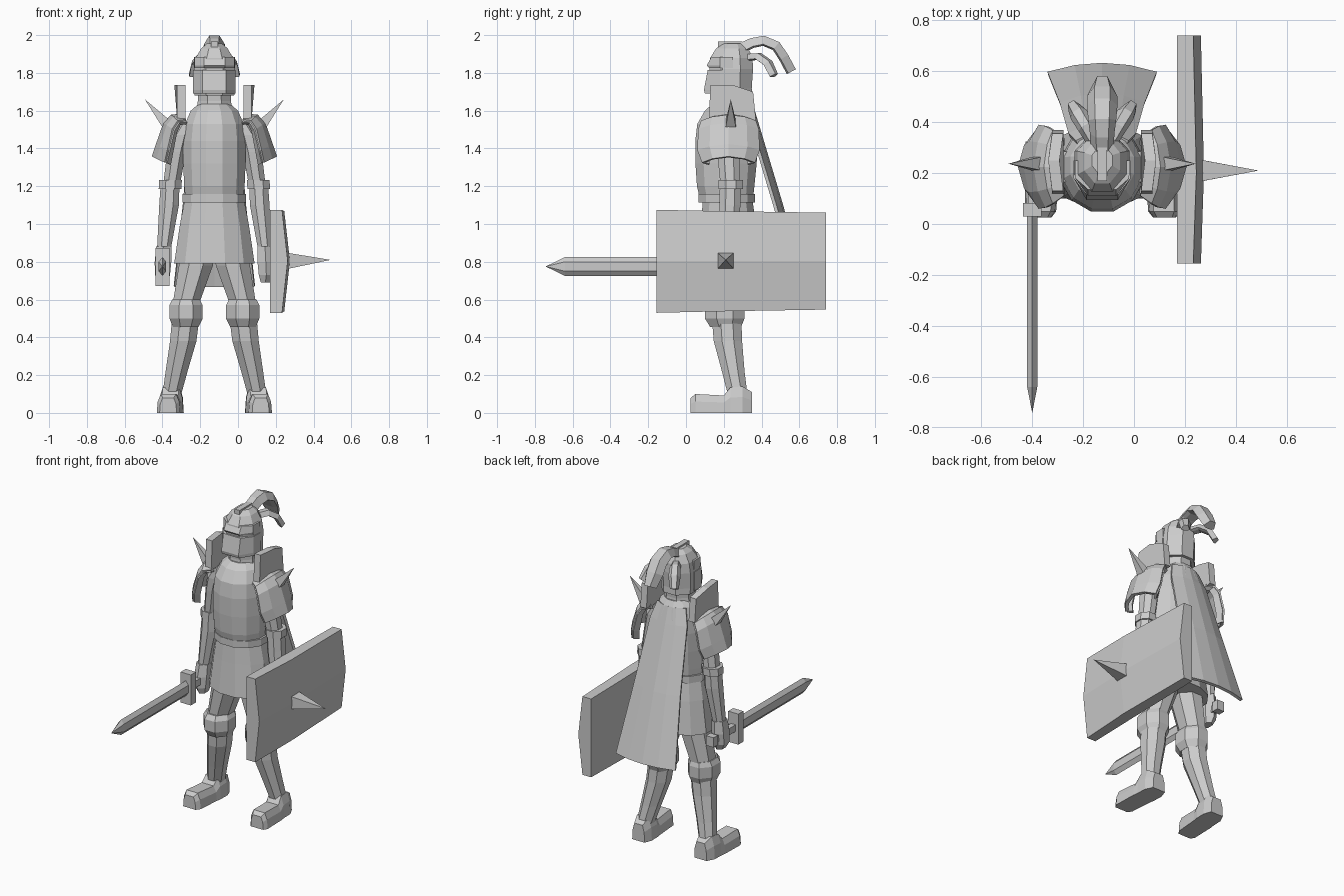
import bpy, bmesh, math
from mathutils import Vector

CX, CY = -0.125, 0.225          # centre line of the body
steel = bpy.data.materials.new("steel_grey")
steel.diffuse_color = (0.6, 0.6, 0.6, 1)


def finish(name, bm, thick=0):
    bmesh.ops.recalc_face_normals(bm, faces=bm.faces[:])
    me = bpy.data.meshes.new(name)
    bm.to_mesh(me)
    bm.free()
    me.materials.append(steel)
    ob = bpy.data.objects.new(name, me)
    bpy.context.collection.objects.link(ob)
    if thick:
        mod = ob.modifiers.new("thickness", "SOLIDIFY")
        mod.thickness = thick
        mod.offset = 0
    return ob


def loft(name, rings, closed=True, thick=0):
    """Skin a list of equal point rings; closed rings get end caps."""
    bm = bmesh.new()
    vs = [[bm.verts.new(p) for p in r] for r in rings]
    n = len(vs[0])
    for a, b in zip(vs, vs[1:]):
        for i in range(n if closed else n - 1):
            j = (i + 1) % n
            bm.faces.new((a[i], a[j], b[j], b[i]))
    if closed:
        bm.faces.new(vs[0])
        bm.faces.new(vs[-1])
    return finish(name, bm, thick)


def ring(dx, y, z, rx, ry, n=8):
    """Horizontal polygon with flat sides on the axes."""
    k = 1 / math.cos(math.pi / n)
    return [(CX + dx + rx * k * math.cos(math.tau * (i + .5) / n),
             y + ry * k * math.sin(math.tau * (i + .5) / n), z) for i in range(n)]


def stack(name, rows, n=8, s=1):
    return loft(name, [ring(s * dx, y, z, rx, ry, n) for dx, y, z, rx, ry in rows])


def box(name, x0, x1, y0, y1, z0, z1):
    return loft(name, [[(x0, y0, z), (x1, y0, z), (x1, y1, z), (x0, y1, z)] for z in (z0, z1)])


def spike(name, base, tip, r):
    """Four-sided pyramid."""
    base, tip = Vector(base), Vector(tip)
    u = (tip - base).normalized().cross(Vector((0, 1, 0))).normalized()
    v = Vector((0, 1, 0))
    bm = bmesh.new()
    q = [bm.verts.new(base + u * a * r + v * b * r) for a, b in ((1, 1), (-1, 1), (-1, -1), (1, -1))]
    t = bm.verts.new(tip)
    bm.faces.new(q)
    for i in range(4):
        bm.faces.new((q[i], q[(i + 1) % 4], t))
    return finish(name, bm)


def plume(name, path, side, t):
    """Six-sided feather swept along (dx, y, z, half width)."""
    rings = []
    pts = [Vector((CX + p[0], p[1], p[2])) for p in path]
    side = Vector(side).normalized()
    for i, p in enumerate(pts):
        tan = pts[min(i + 1, len(pts) - 1)] - pts[max(i - 1, 0)]
        up = side.cross(tan).normalized()
        w = path[i][3]
        rings.append([p + side * a * w + up * b * t for a, b in
                      ((1, -.5), (.5, 1), (-.5, 1), (-1, -.5), (-.5, -.8), (.5, -.8))])
    return loft(name, rings)


# --- torso, belt, skirt
stack("breastplate", [(0, .215, 1.12, .152, .138), (0, .21, 1.2, .16, .152), (0, .212, 1.32, .165, .162),
                      (0, .215, 1.44, .165, .166), (0, .22, 1.53, .155, .16), (0, .23, 1.60, .125, .13),
                      (0, .24, 1.635, .085, .1)], 12)
stack("belt", [(0, .215, 1.115, .168, .15), (0, .215, 1.16, .168, .15)], 12)
stack("skirt", [(0, .22, 1.14, .155, .13), (0, .225, 1.0, .182, .145), (0, .228, .79, .213, .165)], 12)
stack("neck", [(0, .24, 1.56, .1, .1), (0, .24, 1.65, .088, .09), (0, .24, 1.75, .085, .095)])

# --- helmet with visor and brow
stack("helmet", [(0, .245, 1.68, .105, .105), (0, .24, 1.72, .107, .108), (0, .24, 1.82, .108, .115),
                 (0, .24, 1.88, .098, .112), (0, .245, 1.93, .07, .085), (0, .25, 1.955, .04, .05)])
loft("visor", [[(CX - .112, .25, z), (CX - .112, .18, z), (CX - .062, y, z),
                (CX + .062, y, z), (CX + .112, .18, z), (CX + .112, .25, z)]
               for y, z in ((.10, 1.69), (.095, 1.71), (.115, 1.815))])
loft("brow", [[(CX - .108, .25, z), (CX - .106, .18, z), (CX - .055, y, z),
               (CX + .055, y, z), (CX + .106, .18, z), (CX + .108, .25, z)]
              for y, z in ((.125, 1.825), (.11, 1.84), (.135, 1.885))])
box("crest_ridge", CX - .018, CX + .018, .17, .30, 1.90, 1.965)

# --- plumes
plume("centre_plume", [(0, .29, 1.925, .045), (0, .35, 1.955, .048), (0, .41, 1.967, .055),
                       (0, .475, 1.94, .06), (0, .515, 1.88, .06), (0, .555, 1.805, .04)], (1, 0, 0), .03)

# --- cape: thin curved sheet
cape = [(1.60, .355, .10), (1.5, .385, .13), (1.1, .505, .165), (.67, .625, .213)]
loft("cape", [[(CX + h * t, y - .035 * t * t, z) for t in (-1, -.5, 0, .5, 1)] for z, y, h in cape],
     closed=False, thick=.018)

# --- mirrored limbs and armour
for s, tag in ((1, "left"), (-1, "right")):
    plume(tag + "_side_plume", [(s * .035, .33, 1.88, .03), (s * .065, .385, 1.885, .034),
                                (s * .095, .435, 1.85, .036), (s * .115, .465, 1.785, .026)],
          (1, -.6 * s, 0), .02)

    stack(tag + "_upper_arm", [(s * .14, CY, 1.54, .05, .06), (s * .18, CY, 1.47, .055, .065),
                               (s * .20, CY, 1.38, .05, .06), (s * .228, CY + .01, 1.2, .044, .052)], 8)
    stack(tag + "_elbow_band", [(s * .235, CY + .012, 1.185, .06, .064),
                                (s * .232, CY + .012, 1.232, .06, .064)])
    stack(tag + "_forearm", [(s * .235, CY + .01, 1.2, .05, .056), (s * .24, CY + .008, 1.1, .052, .056),
                             (s * .268, CY - .01, .86, .036, .042)])
    stack(tag + "_hand", [(s * .268, CY - .01, .88, .04, .046), (s * .272, CY - .015, .80, .044, .055),
                          (s * .275, CY - .02, .73, .04, .05), (s * .27, CY - .02, .69, .024, .035)], 6)

    # shoulder armour: domed shell, upright guard and spike
    prof = [(.165, 1.575, .11), (.225, 1.57, .14), (.262, 1.53, .155), (.30, 1.42, .16), (.322, 1.355, .135)]
    loft(tag + "_pauldron", [[(CX + s * (dx - .065 * t * t * (dx - .12) / .2), CY + h * t, z - .03 * t * t)
                              for t in (-1, -.6, 0, .6, 1)] for dx, z, h in prof], closed=False, thick=.02)
    for e in (-1, 1):   # front and back ends of the shell
        loft(tag + "_pauldron_end", [[(CX + s * (dx - .065 * (dx - .12) / .2), CY + e * h, z - .03),
                                      (CX + s * (.15 + (dx - .165) * .55), CY + e * h * .75, z - .04)]
                                     for dx, z, h in prof], closed=False, thick=.015)
    loft(tag + "_neck_guard", [[(CX + s * (x - .015 * b), y, z) for y, z, b in
                                ((.13, 1.735, 1), (.25, 1.735, 0), (.355, 1.70, 1),
                                 (.37, 1.55, 1), (.25, 1.53, 0), (.12, 1.55, 1))] for x in (.168, .212)])
    spike(tag + "_shoulder_spike", (CX + s * .255, .237, 1.53), (CX + s * .368, .237, 1.66), .027)

    # legs
    stack(tag + "_thigh", [(s * .085, .225, .88, .09, .105), (s * .098, .22, .78, .09, .1),
                           (s * .15, .215, .58, .07, .085)])
    stack(tag + "_knee_guard", [(s * .15, .21, .6, .073, .09), (s * .15, .205, .57, .088, .105),
                                (s * .15, .205, .50, .088, .105), (s * .152, .21, .455, .068, .082)])
    stack(tag + "_shin", [(s * .152, .215, .5, .072, .078), (s * .165, .222, .38, .07, .075),
                          (s * .2, .25, .22, .058, .06), (s * .225, .273, .1, .05, .052)])
    foot = [(.025, .245, .045, .08), (.05, .243, .062, .1), (.2, .235, .066, .092),
            (.235, .23, .066, .135), (.30, .228, .066, .14), (.35, .225, .045, .11)]
    loft(tag + "_foot", [[(CX + s * dx - w, y, 0), (CX + s * dx + w, y, 0), (CX + s * dx + w * .92, y, h * .6),
                          (CX + s * dx + w * .65, y, h), (CX + s * dx - w * .65, y, h),
                          (CX + s * dx - w * .92, y, h * .6)] for y, dx, w, h in foot])

# --- sword
SX, SZ = -0.4, 0.775
loft("sword_blade", [[(SX + a * .02 * k, y, SZ + b * .05 * k) for a, b in
                      ((1, .5), (0, 1), (-1, .5), (-1, -.5), (0, -1), (1, -.5))]
                     for y, k in ((.05, 1), (-.64, 1), (-.74, .03))])
box("sword_guard", SX - .037, SX + .037, .03, .082, .672, .872)
box("sword_grip", SX - .017, SX + .017, .07, .29, SZ - .022, SZ + .022)
box("sword_pommel", SX - .027, SX + .027, .28, .325, SZ - .032, SZ + .032)

# --- shield: ridged slab with a central spike
loft("shield", [[(.17, y, b), (x - .03, y, b), (x, y, .805), (x - .03, y, t), (.17, y, t)]
                for y, x, b, t in ((-.155, .263, .53, 1.075), (.2, .275, .538, 1.068), (.74, .263, .547, 1.06))])
spike("shield_spike", (.265, .21, .805), (.49, .21, .81), .042)
box("shield_handle", .13, .175, .18, .24, .74, .80)
